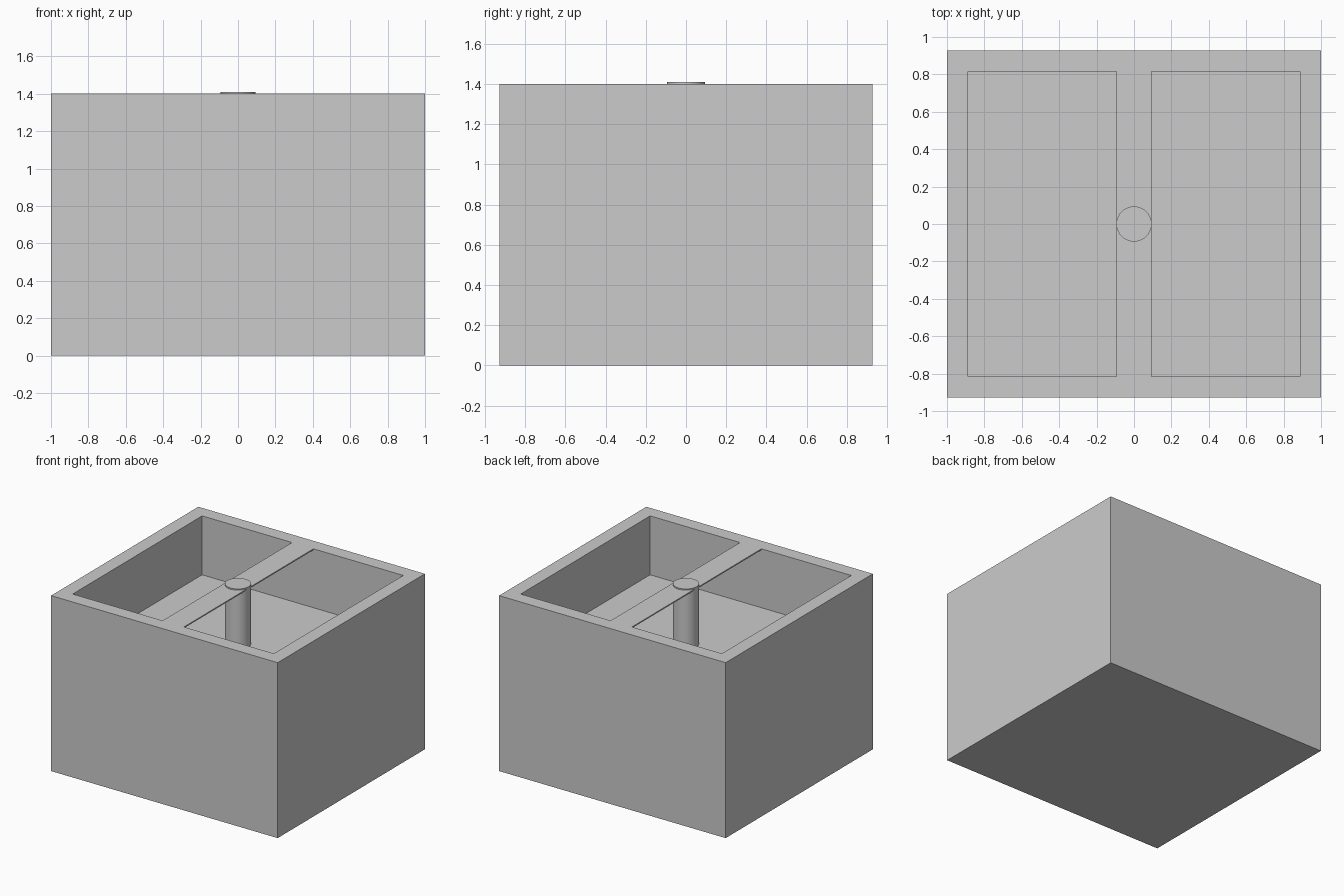
import bpy
import bmesh
from mathutils import Vector

cube = bpy.data.objects.get("Cube")
if cube:
    bpy.data.objects.remove(cube, do_unlink=True)

HALF_X, HALF_Y, HEIGHT = 1.0, 0.928, 1.4
WALL, FLOOR = 0.112, 0.93
POST_R, PLATE = 0.094, 0.01

grey = bpy.data.materials.new("plain grey")
grey.use_nodes = True
grey.diffuse_color = (0.6, 0.6, 0.6, 1)
grey.node_tree.nodes["Principled BSDF"].inputs["Base Color"].default_value = (0.6, 0.6, 0.6, 1)


def make_object(name, bm):
    bmesh.ops.recalc_face_normals(bm, faces=bm.faces)
    mesh = bpy.data.meshes.new(name)
    bm.to_mesh(mesh)
    bm.free()
    mesh.materials.append(grey)
    obj = bpy.data.objects.new(name, mesh)
    bpy.context.collection.objects.link(obj)
    return obj


def extruded_profile(name, profile, half_depth):
    """Extrude an xz profile symmetrically along y."""
    bm = bmesh.new()
    face = bm.faces.new([bm.verts.new((x, -half_depth, z)) for x, z in profile])
    ext = bmesh.ops.extrude_face_region(bm, geom=[face])
    verts = [v for v in ext["geom"] if isinstance(v, bmesh.types.BMVert)]
    bmesh.ops.translate(bm, verts=verts, vec=Vector((0, 2 * half_depth, 0)))
    return make_object(name, bm)


# Solid outer box
box = extruded_profile("box_body", [(-HALF_X, 0), (HALF_X, 0), (HALF_X, HEIGHT), (-HALF_X, HEIGHT)], HALF_Y)

# U-shaped cavity that leaves a thin bridge strip between two openings
inner, top, under = HALF_X - WALL, HEIGHT + 0.1, HEIGHT - PLATE
half = [(inner, FLOOR), (inner, top), (POST_R, top), (POST_R, under)]
cutter = extruded_profile("cavity_cutter", half + [(-x, z) for x, z in reversed(half)], HALF_Y - WALL)
cutter.hide_render = True
mod = box.modifiers.new("cavity", "BOOLEAN")
mod.operation, mod.solver, mod.object = "DIFFERENCE", "EXACT", cutter
bpy.context.view_layer.objects.active = box
bpy.ops.object.modifier_apply(modifier=mod.name)
bpy.data.objects.remove(cutter, do_unlink=True)

# Round post standing on the cavity floor and rising just above the bridge
post_top = HEIGHT + PLATE
bpy.ops.mesh.primitive_cylinder_add(vertices=64, radius=POST_R, depth=post_top - FLOOR,
                                    location=(0, 0, (post_top + FLOOR) / 2))
post = bpy.context.object
post.name = "center_post"
post.data.materials.append(grey)
bpy.ops.object.shade_smooth_by_angle()
